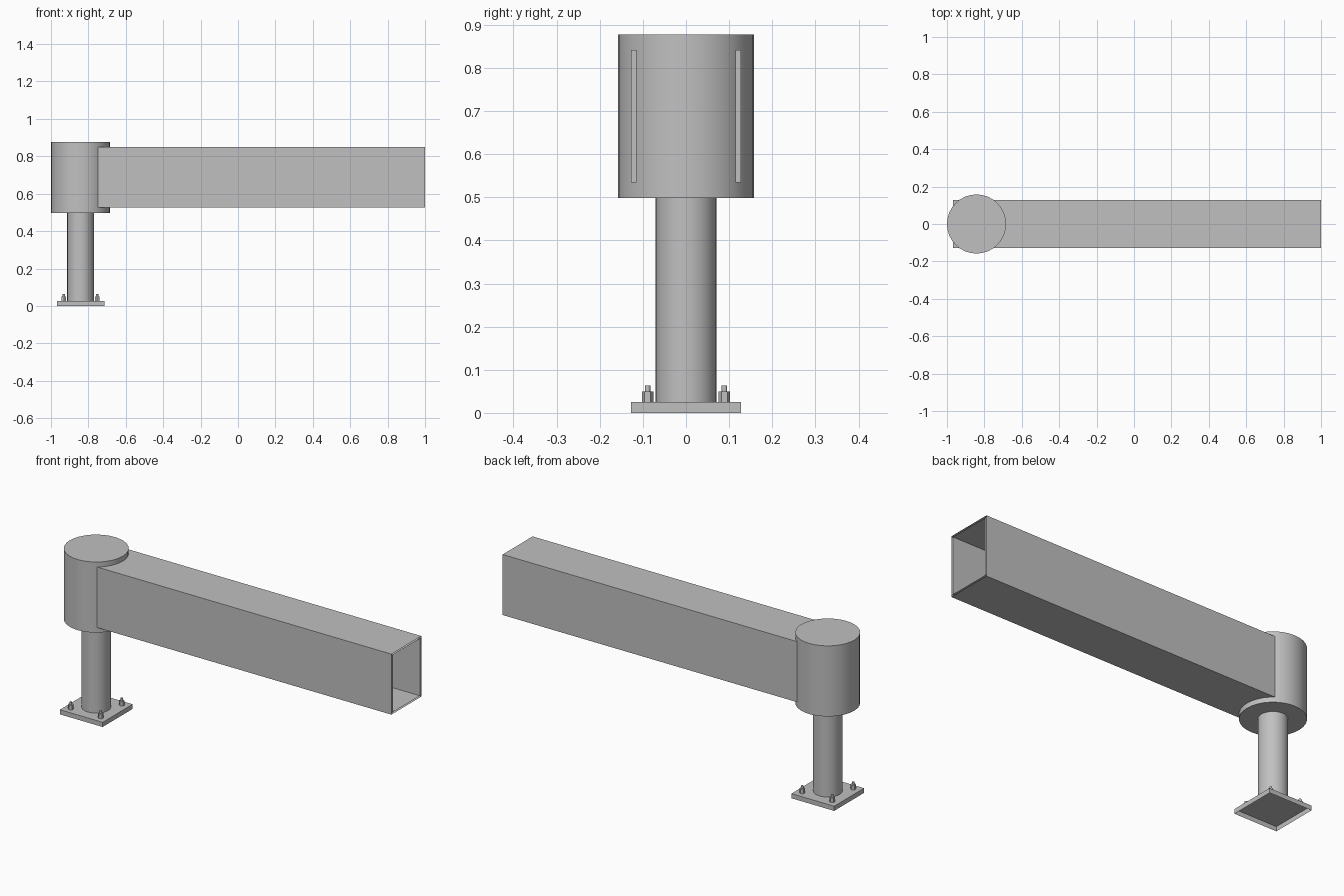
import bpy, bmesh, math

if "Cube" in bpy.data.objects:
    bpy.data.objects.remove(bpy.data.objects["Cube"])

steel = bpy.data.materials.new("galvanised grey")
steel.diffuse_color = (0.53, 0.53, 0.53, 1)
steel.use_nodes = True
steel.node_tree.nodes["Principled BSDF"].inputs["Base Color"].default_value = steel.diffuse_color

CX = -0.842            # post axis
X_IN, X_END = -0.75, 1.0


def finish(bm, name):
    me = bpy.data.meshes.new(name)
    bm.to_mesh(me)
    bm.free()
    ob = bpy.data.objects.new(name, me)
    bpy.context.collection.objects.link(ob)
    me.materials.append(steel)
    return ob


def cylinder(name, x, y, z0, z1, r, sides, smooth=True):
    bpy.ops.mesh.primitive_cylinder_add(vertices=sides, radius=r, depth=z1 - z0,
                                        location=(x, y, (z0 + z1) / 2))
    ob = bpy.context.object
    ob.name = name
    ob.data.materials.append(steel)
    if smooth:
        bpy.ops.object.shade_smooth_by_angle(angle=math.radians(35))
    return ob


def tube(name, x0, x1, hy, z0, z1, inward=False):
    """Open-ended rectangular skin running along x."""
    bm = bmesh.new()
    ring = [(-hy, z0), (hy, z0), (hy, z1), (-hy, z1)]
    a = [bm.verts.new((x0, y, z)) for y, z in ring]
    b = [bm.verts.new((x1, y, z)) for y, z in ring]
    for i in range(4):
        j = (i + 1) % 4
        f = bm.faces.new((a[i], a[j], b[j], b[i]))
        if not inward:
            f.normal_flip()
    # make sure the bottom skin faces the wanted way
    bm.normal_update()
    bottom = min(bm.faces, key=lambda f: f.calc_center_median().z)
    if (bottom.normal.z > 0) != inward:
        bmesh.ops.reverse_faces(bm, faces=bm.faces[:])
    return finish(bm, name)


# base plate, open underneath
bm = bmesh.new()
bmesh.ops.create_cube(bm, size=1)
for v in bm.verts:
    v.co.x = CX + v.co.x * 0.254
    v.co.y *= 0.254
    v.co.z = (v.co.z + 0.5) * 0.025
under = [f for f in bm.faces if f.calc_center_median().z < 0.001]
bmesh.ops.delete(bm, geom=under, context='FACES_ONLY')
finish(bm, "base_plate")

# post and head drum
cylinder("post", CX, 0, 0.025, 0.498, 0.071, 32)
cylinder("head_drum", CX, 0, 0.498, 0.877, 0.158, 32)

# anchor bolts: hex nut and stud
for sx in (-1, 1):
    for sy in (-1, 1):
        x, y = CX + sx * 0.089, sy * 0.089
        cylinder("anchor_nut", x, y, 0.025, 0.05, 0.0135, 6, smooth=False)
        cylinder("anchor_stud", x, y, 0.05, 0.063, 0.0065, 12)

# hollow beam: outer skin, inner skin and end strips on the side walls
tube("beam_outer", X_IN, X_END, 0.127, 0.525, 0.85)
tube("beam_inner", X_IN, X_END, 0.115, 0.534, 0.841, inward=True)
for s in (-1, 1):
    bm = bmesh.new()
    y0, y1 = sorted((s * 0.115, s * 0.127))
    bm.faces.new([bm.verts.new((X_END, y, z)) for y, z in
                  ((y0, 0.534), (y1, 0.534), (y1, 0.841), (y0, 0.841))])
    finish(bm, "beam_end_strip")
